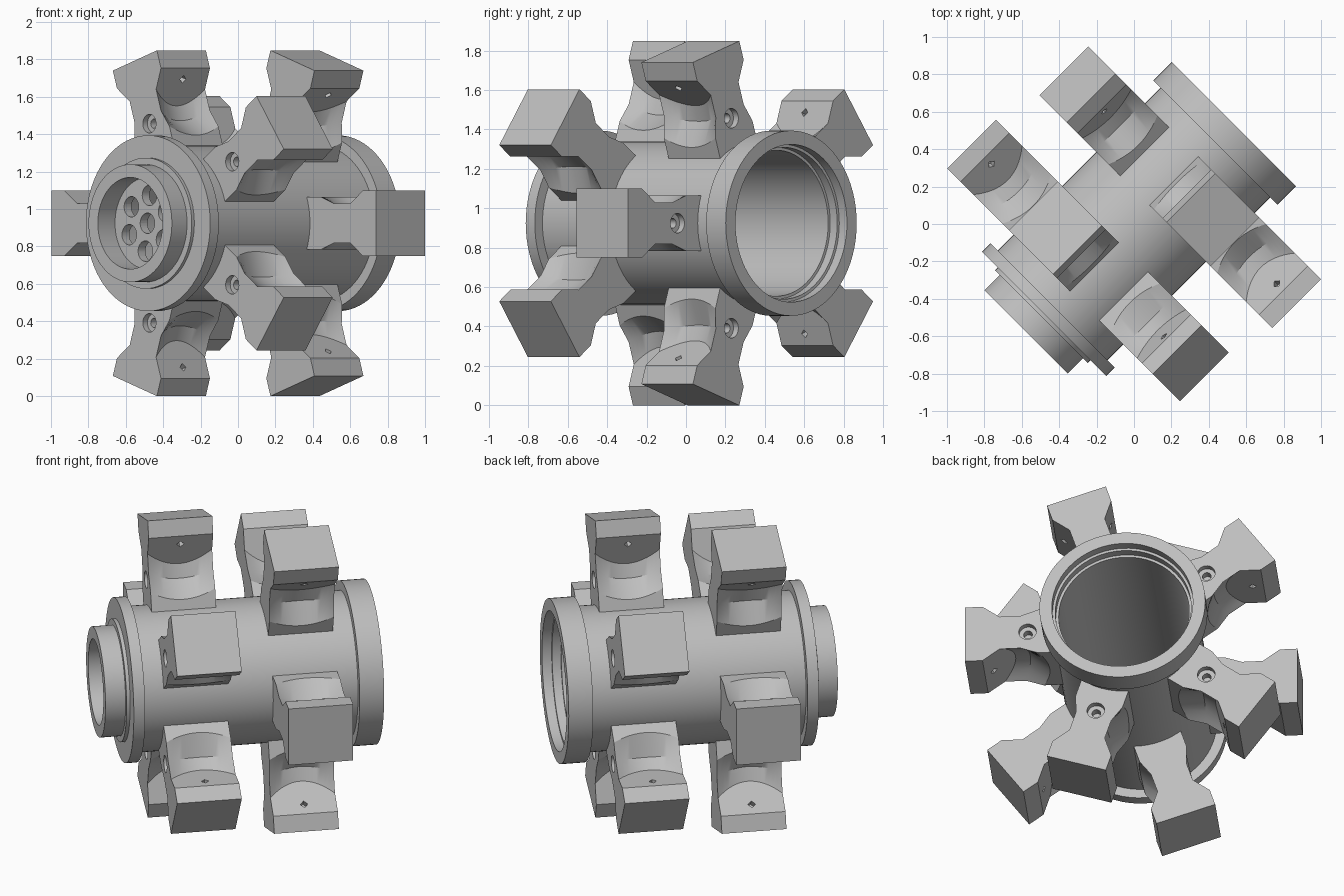
import bpy, bmesh, math
from mathutils import Matrix, Vector

if "Cube" in bpy.data.objects:
    bpy.data.objects.remove(bpy.data.objects["Cube"])

grey = bpy.data.materials.new("plain grey metal")
grey.use_nodes = True
GREY = (0.52, 0.52, 0.52, 1)
grey.diffuse_color = GREY
grey.node_tree.nodes["Principled BSDF"].inputs["Base Color"].default_value = GREY

CENTRE_Z = 0.924
HALF_A, HALF_T, TIP = 0.185, 0.175, 0.915
FRAME = Matrix.Translation((0, 0, CENTRE_Z)) @ Matrix.Rotation(math.radians(45), 4, "Z")


def make_object(name, bm):
    bmesh.ops.recalc_face_normals(bm, faces=bm.faces)
    mesh = bpy.data.meshes.new(name)
    bm.to_mesh(mesh)
    bm.free()
    mesh.materials.append(grey)
    obj = bpy.data.objects.new(name, mesh)
    bpy.context.collection.objects.link(obj)
    return obj


def drill(obj, holes):
    """Cut cylinders given as (centre, axis, radius, length, sides)."""
    for centre, axis, radius, length, sides in holes:
        bm = bmesh.new()
        turn = Vector((0, 0, 1)).rotation_difference(Vector(axis)).to_matrix().to_4x4()
        bmesh.ops.create_cone(bm, cap_ends=True, segments=sides, radius1=radius,
                              radius2=radius, depth=length,
                              matrix=Matrix.Translation(centre) @ turn)
        cutter = make_object("hole_cutter", bm)
        cutter.hide_render = True
        mod = obj.modifiers.new("hole", "BOOLEAN")
        mod.operation, mod.solver, mod.object = "DIFFERENCE", "EXACT", cutter
        bpy.context.view_layer.update()
        graph = bpy.context.evaluated_depsgraph_get()
        result = bpy.data.meshes.new_from_object(obj.evaluated_get(graph))
        obj.modifiers.clear()
        obj.data = result
        bpy.data.objects.remove(cutter)


def smooth(obj):
    bpy.ops.object.select_all(action="DESELECT")
    obj.select_set(True)
    bpy.context.view_layer.objects.active = obj
    bpy.ops.object.shade_smooth_by_angle(angle=math.radians(30))


# Hollow barrel: collar, flanges and stepped bore as one turned profile
profile = [(-.685, 0), (-.685, .245), (-.815, .245), (-.815, .315), (-.70, .315),
           (-.70, .35), (-.68, .35), (-.68, .47), (-.615, .47), (-.615, .415),
           (.615, .415), (.615, .47), (.755, .47), (.755, .40), (.70, .40),
           (.70, .385), (.65, .385), (.65, .37), (-.63, .37), (-.63, 0)]
bm = bmesh.new()
verts = [bm.verts.new((a, 0, r)) for a, r in profile]
edges = [bm.edges.new(pair) for pair in zip(verts, verts[1:])]
bmesh.ops.spin(bm, geom=verts + edges, cent=(0, 0, 0), axis=(1, 0, 0),
               angle=math.tau, steps=72, use_merge=True)
bmesh.ops.remove_doubles(bm, verts=bm.verts, dist=0.0005)
barrel = make_object("barrel", bm)

# Ring of holes in the end plate
spots = [(0, 0)]
for k in range(6):
    ang = math.radians(24 + 60 * k)
    spots.append((-0.15 * math.cos(ang), 0.15 * math.sin(ang)))
drill(barrel, [((-.66, y, z), (1, 0, 0), .055, .2, 24) for y, z in spots])
barrel.matrix_world = FRAME
smooth(barrel)


# Arm cross-section at one place along the barrel: (height, half width)
def arm_side(a):
    rise = 0.055 * (a / HALF_A) ** 2
    share = rise / 0.055
    waist = 0.05 + rise
    seat = 0.815 - (HALF_T - waist) * 0.81 / 0.59
    return [(TIP, HALF_T), (0.815, HALF_T), (seat, waist),
            (0.56 + 0.04 * share, waist), (0.45 + 0.05 * share, 0.14), (0.39, 0.14)]


# Arm: block with a sloped seat and scooped waist on both sides
STEPS = 16
bm = bmesh.new()
loops = []
for i in range(STEPS + 1):
    a = HALF_A * (2 * i / STEPS - 1)
    side = arm_side(a)
    points = [(t, r) for r, t in side] + [(-t, r) for r, t in reversed(side)]
    loops.append([bm.verts.new((a, t, r)) for t, r in points])
for one, two in zip(loops, loops[1:]):
    for j in range(len(one)):
        k = (j + 1) % len(one)
        bm.faces.new((one[j], one[k], two[k], two[j]))
bm.faces.new(loops[0])
bm.faces.new(loops[-1])
arm = make_object("arm", bm)

# Bolt counterbore on the outer face, small pin hole in each seat
holes = [((-HALF_A, 0, .56), (1, 0, 0), .05, .07, 24),
         ((-HALF_A, 0, .56), (1, 0, 0), .025, .16, 16)]
for sign in (1, -1):
    holes.append(((0, sign * .138, .765), (0, sign * .81, -.59), .022, .08, 4))
drill(arm, holes)
smooth(arm)

# Two staggered rings of five arms
for ring, (offset, start, turn) in enumerate(((-.312, 0, 0), (.314, 180, math.pi))):
    for k in range(5):
        lean = math.radians(start + 72 * k - 90)
        copy = bpy.data.objects.new(f"{('front', 'rear')[ring]}_arm_{k + 1}", arm.data)
        bpy.context.collection.objects.link(copy)
        copy.matrix_world = (FRAME @ Matrix.Translation((offset, 0, 0))
                             @ Matrix.Rotation(lean, 4, "X") @ Matrix.Rotation(turn, 4, "Z"))
bpy.data.objects.remove(arm)
